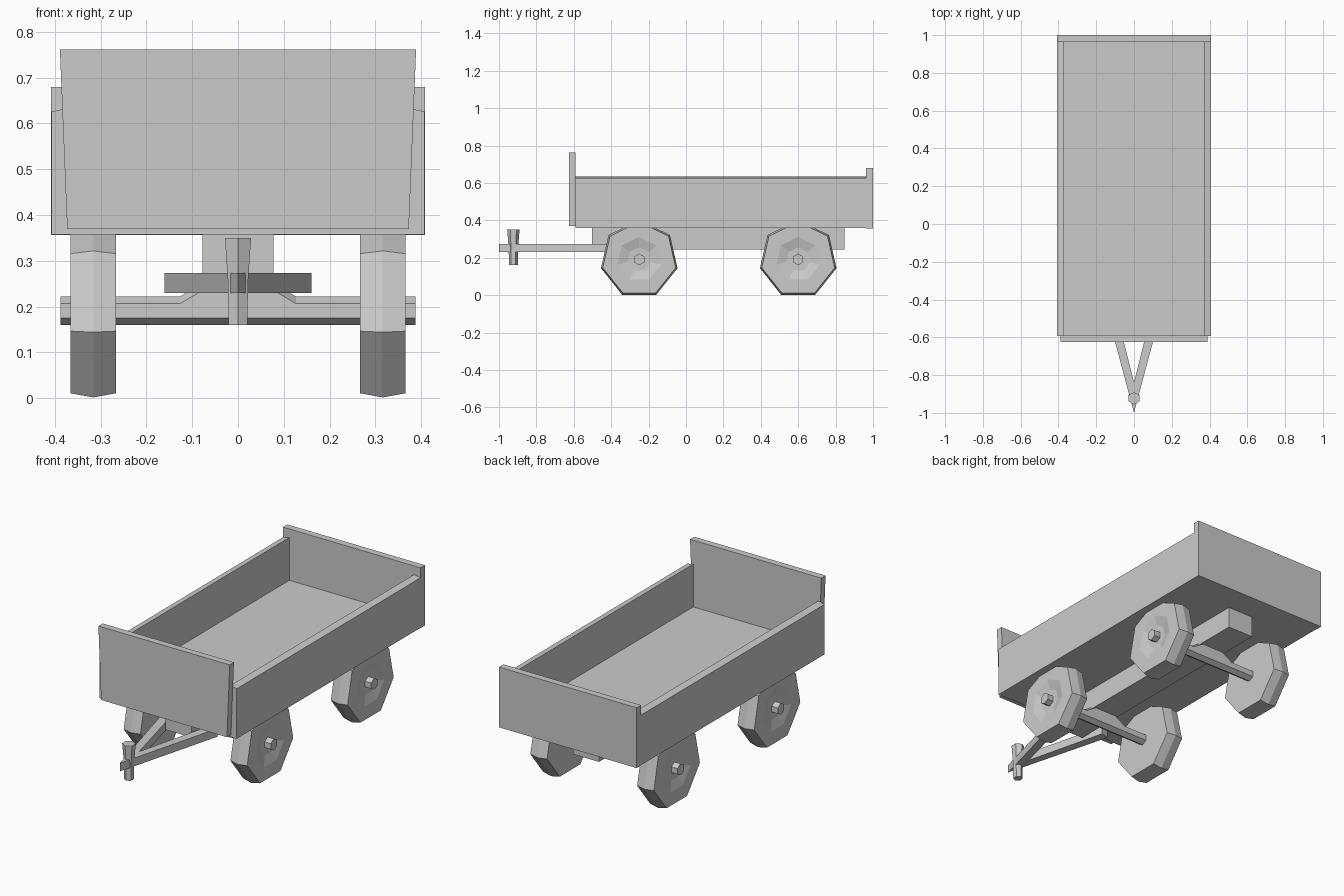
import bpy, bmesh
from math import sin, cos, pi

if "Cube" in bpy.data.objects:
    bpy.data.objects.remove(bpy.data.objects["Cube"])


def loft(name, rings):
    """Skin a closed solid through rings of equal point count."""
    bm = bmesh.new()
    loops = [[bm.verts.new(p) for p in ring] for ring in rings]
    for a, b in zip(loops, loops[1:]):
        n = len(a)
        for i in range(n):
            j = (i + 1) % n
            bm.faces.new((a[i], a[j], b[j], b[i]))
    bm.faces.new(loops[0])
    bm.faces.new(loops[-1])
    bmesh.ops.recalc_face_normals(bm, faces=bm.faces[:])
    me = bpy.data.meshes.new(name)
    bm.to_mesh(me)
    bm.free()
    ob = bpy.data.objects.new(name, me)
    bpy.context.collection.objects.link(ob)
    return ob


def profile_y(name, pts, y0, y1):
    """Extrude an (x, z) outline along y."""
    return loft(name, [[(x, y, z) for x, z in pts] for y in (y0, y1)])


def rect(x0, x1, z0, z1):
    return [(x0, z0), (x1, z0), (x1, z1), (x0, z1)]


def mirror_x(ob):
    ob.modifiers.new("Mirror", 'MIRROR')
    return ob


def ring_x(x, r, n, y, z, start):
    """Regular polygon ring facing along x."""
    return [(x, y + r * cos(start + 2 * pi * i / n), z + r * sin(start + 2 * pi * i / n))
            for i in range(n)]


# Wagon bed: floor, side boards, head and tail boards
profile_y("bed_floor", rect(-0.39, 0.39, 0.358, 0.405), -0.59, 0.965)
mirror_x(profile_y("side_board", [(0.37, 0.358), (0.407, 0.358), (0.407, 0.626), (0.37, 0.634)],
                   -0.592, 0.963))
profile_y("tail_board", rect(-0.408, 0.408, 0.357, 0.68), 0.963, 1.0)
profile_y("head_board", [(-0.373, 0.37), (0.373, 0.37), (0.389, 0.762), (-0.389, 0.762)],
          -0.626, -0.59)

# Central beam under the bed
profile_y("centre_beam", rect(-0.077, 0.077, 0.243, 0.36), -0.503, 0.847)

AXLE_Z = 0.191
for label, y in (("front", -0.25), ("rear", 0.6)):
    # Seven-sided wheels with crowned tread and dished outer face
    sections = [(0.267, 0.2), (0.316, 0.21), (0.366, 0.2), (0.366, 0.12), (0.352, 0.065)]
    mirror_x(loft(label + "_wheels",
                  [ring_x(x, r, 7, y, AXLE_Z, pi / 2) for x, r in sections]))

    # Hexagonal axle rising to meet the beam in the middle
    rings = []
    for x, lift in ((-0.388, 0), (-0.127, 0), (-0.05, 0.045),
                    (0.05, 0.045), (0.127, 0), (0.388, 0)):
        ring = ring_x(x, 0.031, 6, y, AXLE_Z, pi / 2)
        rings.append([(px, py, pz + (lift if pz > AXLE_Z else 0)) for px, py, pz in ring])
    loft(label + "_axle", rings)

# V-shaped drawbar
outline = [(0, -1.0), (0.16, -0.40), (0.113, -0.388), (0, -0.838),
           (-0.113, -0.388), (-0.16, -0.40)]
loft("drawbar", [[(x, y, z) for x, y in outline] for z in (0.23, 0.274)])

# Tapered hitch pin
loft("hitch_pin", [[(r * cos(i * pi / 3 + pi / 6), -0.923 + r * sin(i * pi / 3 + pi / 6), z)
                    for i in range(6)]
                   for z, r in ((0.16, 0.024), (0.25, 0.025), (0.35, 0.033))])
